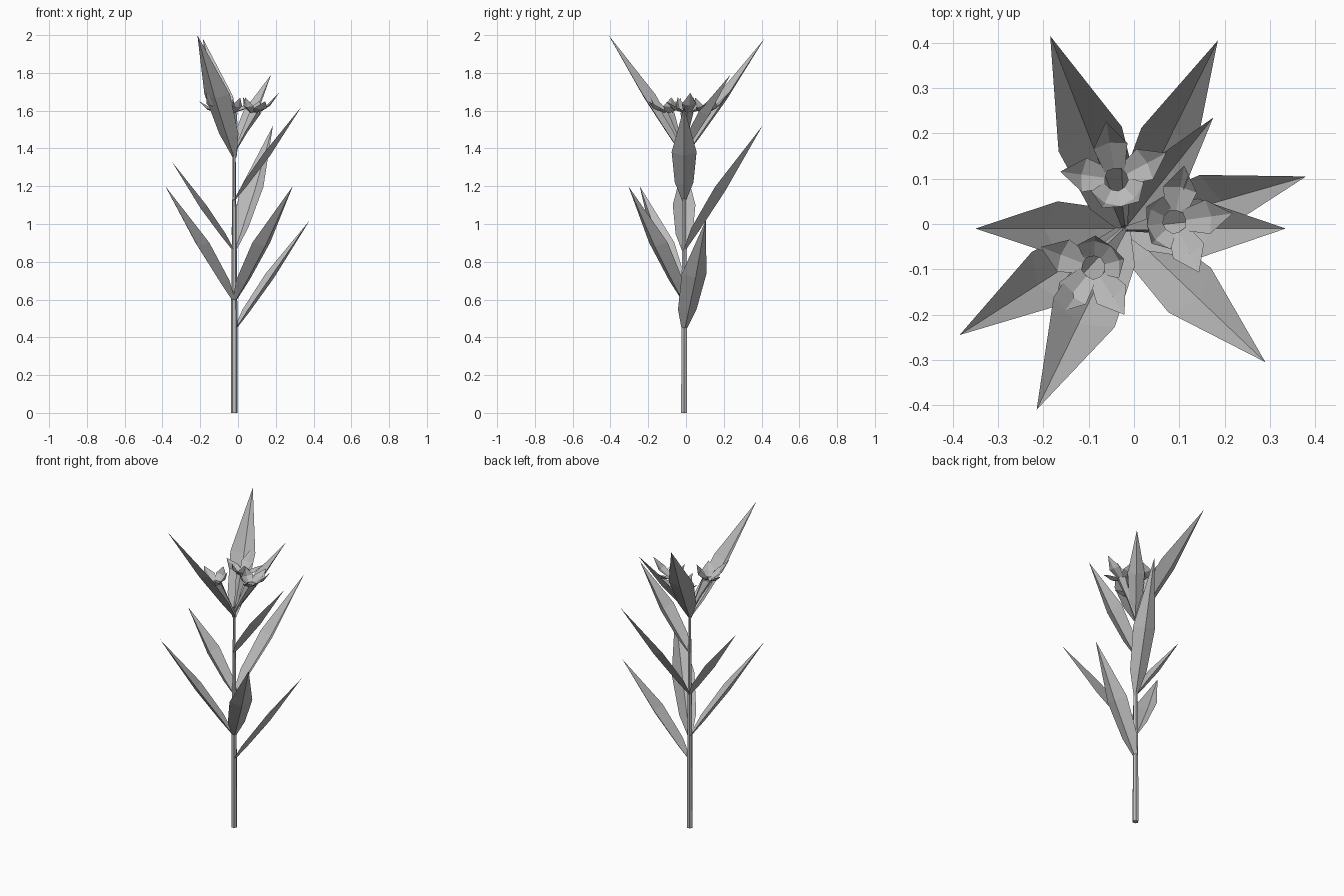
import bpy
import math
from mathutils import Vector

old = bpy.data.objects.get("Cube")
if old:
    bpy.data.objects.remove(old, do_unlink=True)

grey = bpy.data.materials.new("plain_grey")
grey.use_nodes = True
colour = (0.5, 0.5, 0.5, 1)
grey.diffuse_color = colour
grey.node_tree.nodes["Principled BSDF"].inputs["Base Color"].default_value = colour

UP = Vector((0, 0, 1))
AXIS = Vector((-0.02, -0.01, 0))


def add_mesh(name, verts, faces):
    mesh = bpy.data.meshes.new(name)
    mesh.from_pydata(verts, [], faces)
    mesh.update()
    mesh.materials.append(grey)
    obj = bpy.data.objects.new(name, mesh)
    bpy.context.collection.objects.link(obj)
    return obj


def blade(name, base, tip, width, fold, sag, profile):
    """Pointed blade folded along its midrib; profile is (distance, width) pairs."""
    along = tip - base
    side = along.cross(UP).normalized()
    normal = side.cross(along).normalized()
    verts, faces = [], []
    for t, w in profile:
        mid = base + along * t - normal * sag * math.sin(math.pi * t)
        edge = mid + normal * fold * w
        verts += [edge - side * width * w, mid, edge + side * width * w]
    for i in range(0, len(verts) - 3, 3):
        faces += [(i, i + 1, i + 4, i + 3), (i + 1, i + 2, i + 5, i + 4)]
    end = len(verts)
    verts.append(tip)
    faces += [(end - 3, end - 2, end), (end - 2, end - 1, end)]
    return add_mesh(name, verts, faces)


def tube(name, rings, sides=6):
    """Upright rings of (centre, radius) joined into a tapering tube."""
    verts, faces = [], []
    for centre, radius in rings:
        for k in range(sides):
            a = math.tau * k / sides
            verts.append(centre + Vector((math.cos(a), math.sin(a), 0)) * radius)
    for r in range(len(rings) - 1):
        for k in range(sides):
            n = (k + 1) % sides
            a, b = r * sides, (r + 1) * sides
            faces.append((a + k, a + n, b + n, b + k))
    faces.append(tuple(reversed(range(sides))))
    return add_mesh(name, verts, faces)


# Stem
tube("stem", [(AXIS + UP * z, r) for z, r in
              ((0, 0.018), (0.6, 0.016), (1.0, 0.012), (1.42, 0.007))])

# Leaves: base height, tip position, half width
LEAF = ((0, 0.15), (0.18, 0.75), (0.5, 1))
leaves = [
    (0.43, (0.38, 0.105, 1.02), 0.068),
    (0.58, (-0.385, -0.245, 1.20), 0.068),
    (0.58, (0.29, -0.305, 1.20), 0.068),
    (0.85, (-0.35, -0.01, 1.33), 0.06),
    (0.85, (0.185, 0.405, 1.52), 0.066),
    (1.12, (0.335, -0.01, 1.62), 0.066),
    (1.35, (-0.215, -0.41, 2.0), 0.075),
    (1.35, (-0.185, 0.415, 1.98), 0.075),
    (1.38, (0.175, 0.235, 1.79), 0.05),
]
for i, (z, tip, width) in enumerate(leaves):
    blade(f"leaf_{i + 1}", AXIS + UP * z, Vector(tip), width, 0.035, 0.015, LEAF)

# Flowers: a flaring throat with five petals, the inner pair shorter
PETAL = ((0, 0.6), (0.45, 1))
petals = [(0, 0.13, 0.105), (72, 0.125, 0.06), (-72, 0.125, 0.06),
          (144, 0.07, 0.08), (-144, 0.07, 0.08)]
for f, heading in enumerate((100, 231, 8)):
    h = math.radians(heading)
    out = Vector((math.cos(h), math.sin(h), 0))
    throat = AXIS + out * 0.11 + UP * 1.59
    tube(f"flower_{f + 1}_throat", [
        (AXIS + UP * 1.38, 0.006),
        (AXIS + out * 0.055 + UP * 1.49, 0.018),
        (throat, 0.036)], 5)
    for p, (turn, reach, rise) in enumerate(petals):
        a = h + math.radians(turn)
        d = Vector((math.cos(a), math.sin(a), 0))
        blade(f"flower_{f + 1}_petal_{p + 1}", throat + d * 0.025,
              throat + d * reach + UP * rise, 0.038, 0.012, 0.015, PETAL)
